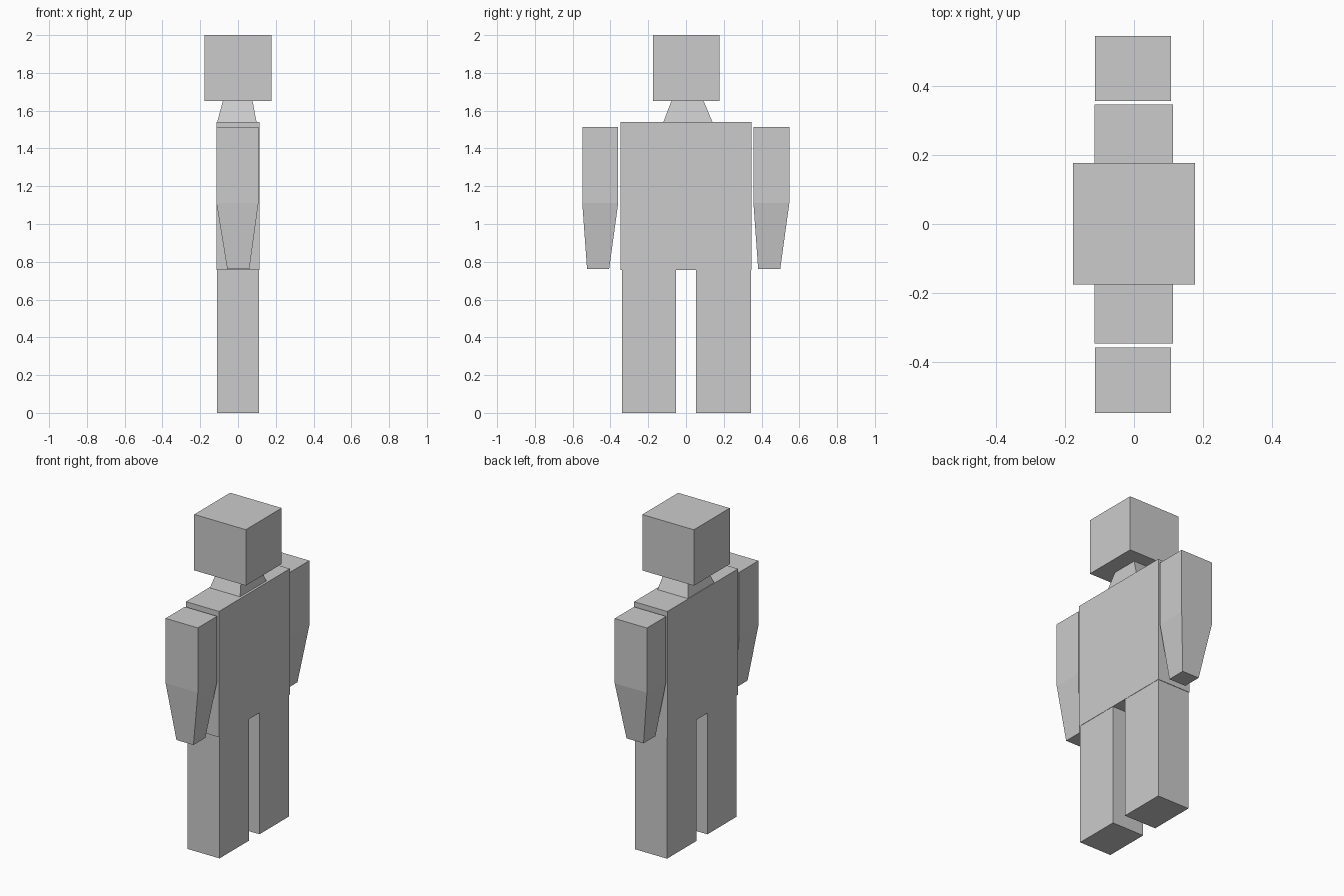
import bpy

if "Cube" in bpy.data.objects:
    bpy.data.objects.remove(bpy.data.objects["Cube"])

# One plain grey for the whole figure
grey = bpy.data.materials.new("plain grey")
grey.diffuse_color = (0.6, 0.6, 0.6, 1)
grey.use_nodes = True
grey.node_tree.nodes["Principled BSDF"].inputs["Base Color"].default_value = grey.diffuse_color


def block(name, z0, z1, bottom, top=None):
    """Box or tapered box; bottom and top are (x0, x1, y0, y1)."""
    top = top or bottom
    verts = []
    for z, (x0, x1, y0, y1) in ((z0, bottom), (z1, top)):
        verts += [(x0, y0, z), (x1, y0, z), (x1, y1, z), (x0, y1, z)]
    faces = [(3, 2, 1, 0), (4, 5, 6, 7)]
    faces += [(i, (i + 1) % 4, (i + 1) % 4 + 4, i + 4) for i in range(4)]
    mesh = bpy.data.meshes.new(name)
    mesh.from_pydata(verts, [], faces)
    mesh.materials.append(grey)
    obj = bpy.data.objects.new(name, mesh)
    bpy.context.collection.objects.link(obj)
    return obj


# Head, neck and torso
block("head", 1.652, 2.0, (-0.178, 0.177, -0.176, 0.177))
block("neck", 1.54, 1.652, (-0.11, 0.098, -0.12, 0.14), (-0.08, 0.077, -0.077, 0.093))
block("torso", 0.757, 1.54, (-0.115, 0.113, -0.348, 0.348))

# Legs
for side, y0, y1 in (("left", 0.053, 0.345), ("right", -0.34, -0.052)):
    block(side + "_leg", 0.0, 0.757, (-0.111, 0.111, y0, y1))

# Arms: both forearms taper the same way, so they are shifted copies
for side, y in (("left", 0.357), ("right", -0.549)):
    upper = (-0.114, 0.108, y, y + 0.19)
    block(side + "_upper_arm", 1.11, 1.513, upper)
    block(side + "_forearm", 0.762, 1.11, (-0.057, 0.06, y + 0.025, y + 0.142), upper)
